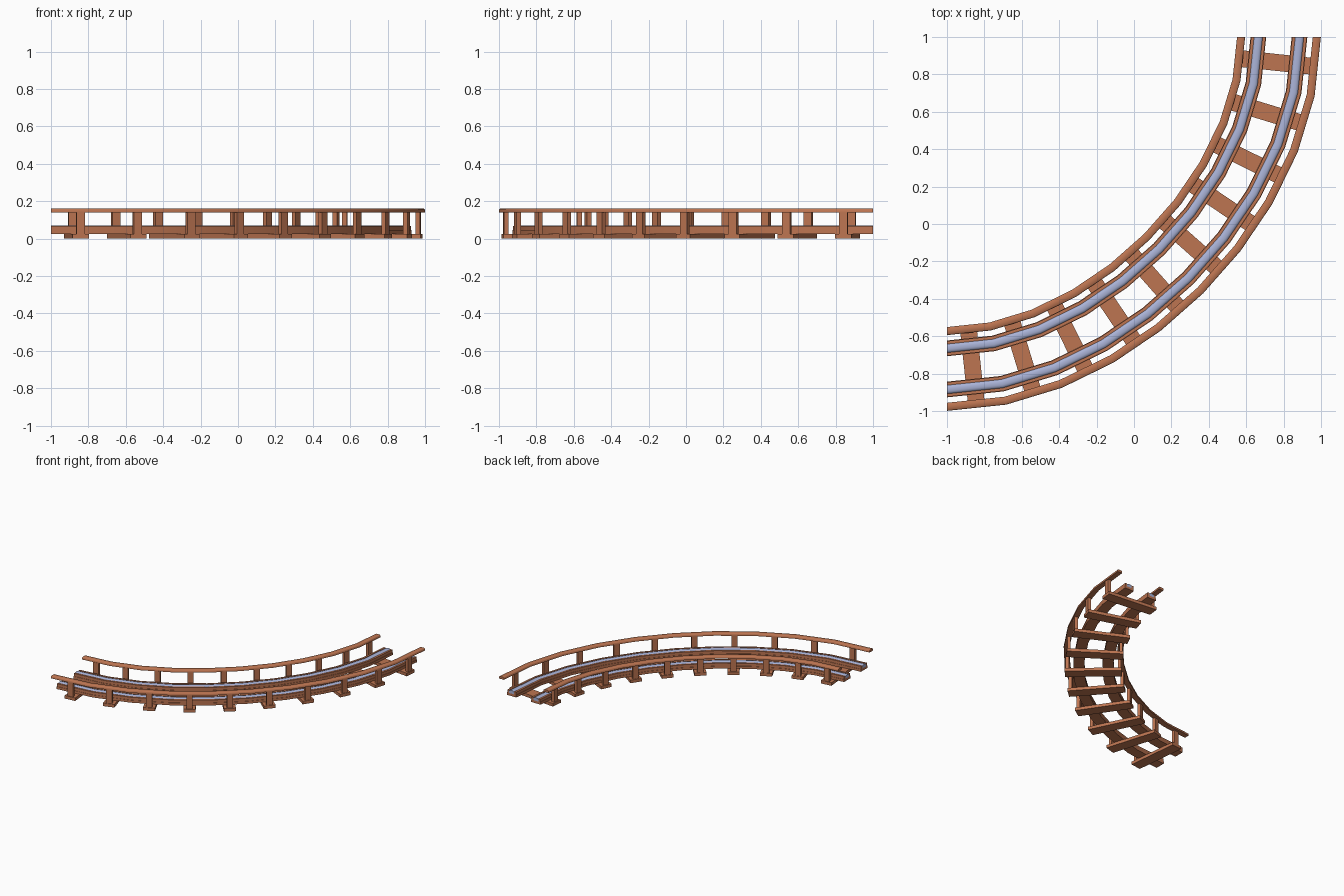
import bpy, bmesh, math
from mathutils import Vector

cube = bpy.data.objects.get("Cube")
if cube:
    bpy.data.objects.remove(cube, do_unlink=True)


def make_material(name, color, roughness):
    mat = bpy.data.materials.new(name)
    mat.use_nodes = True
    mat.diffuse_color = color
    node = next(n for n in mat.node_tree.nodes if n.type == 'BSDF_PRINCIPLED')
    node.inputs["Base Color"].default_value = color
    node.inputs["Roughness"].default_value = roughness
    return mat


WOOD = make_material("warm wood", (0.51, 0.178, 0.083, 1), 0.8)
METAL = make_material("pale blue metal", (0.40, 0.45, 0.68, 1), 0.6)

# Centre line of the track: a slightly flattened quarter bend
REACH, HANDLE = 1.775, 0.865
SECTIONS = 10
FINE = 400
CONTROL = [Vector((-1, 1 - REACH, 0)), Vector((HANDLE - 1, 1 - REACH, 0)),
           Vector((REACH - 1, 1 - HANDLE, 0)), Vector((REACH - 1, 1, 0))]


def bezier(t):
    a, b, c, d = CONTROL
    u = 1 - t
    point = a * u**3 + b * 3 * u * u * t + c * 3 * u * t * t + d * t**3
    tangent = (b - a) * u * u + (c - b) * 2 * u * t + (d - c) * t * t
    return point, tangent.normalized()


# Running length, so that sections and sleepers are evenly spaced
lengths = [0.0]
for i in range(FINE):
    step = bezier((i + 1) / FINE)[0] - bezier(i / FINE)[0]
    lengths.append(lengths[-1] + step.length)


def frame(fraction):
    """Point, tangent and outward direction at a fraction of the length."""
    target = fraction * lengths[-1]
    i = 0
    while i < FINE - 1 and lengths[i + 1] < target:
        i += 1
    part = (target - lengths[i]) / (lengths[i + 1] - lengths[i])
    point, tangent = bezier((i + part) / FINE)
    return point, tangent, Vector((tangent.y, -tangent.x, 0))


def finish(bm, name, mat, angle=30):
    bmesh.ops.recalc_face_normals(bm, faces=bm.faces)
    mesh = bpy.data.meshes.new(name)
    bm.to_mesh(mesh)
    bm.free()
    mesh.materials.append(mat)
    obj = bpy.data.objects.new(name, mesh)
    bpy.context.collection.objects.link(obj)
    bpy.ops.object.select_all(action='DESELECT')
    obj.select_set(True)
    bpy.context.view_layer.objects.active = obj
    bpy.ops.object.shade_smooth_by_angle(angle=math.radians(angle))
    return obj


def sweep(name, profile, offset, mat, angle=30):
    """Carry a closed (outward, height) profile along the bend."""
    bm = bmesh.new()
    rings = []
    for k in range(SECTIONS + 1):
        point, _, out = frame(k / SECTIONS)
        rings.append([bm.verts.new(point + out * (offset + w) + Vector((0, 0, z)))
                      for w, z in profile])
    n = len(profile)
    for r, s in zip(rings, rings[1:]):
        for j in range(n):
            bm.faces.new((r[j], r[(j + 1) % n], s[(j + 1) % n], s[j]))
    bm.faces.new(rings[0])
    bm.faces.new(rings[-1])
    finish(bm, name, mat, angle)


def box(name, fraction, offset, size, bottom):
    """Box turned to the bend; size is along, across, height."""
    point, tangent, out = frame(fraction)
    base = point + out * offset
    bm = bmesh.new()
    bmesh.ops.create_cube(bm, size=1)
    for v in bm.verts:
        a, w, h = v.co
        v.co = (base + tangent * a * size[0] + out * w * size[1]
                + Vector((0, 0, bottom + (h + 0.5) * size[2])))
    finish(bm, name, WOOD)


def mirrored(half):
    return half + [(-w, z) for w, z in reversed(half)]


# Profiles: stepped wooden channel, rounded metal insert, eased handrail
CHANNEL = mirrored([(0.042, 0.025), (0.042, 0.045), (0.039, 0.045),
                    (0.039, 0.068), (0.023, 0.068), (0.023, 0.045)])
INSERT = mirrored([(0.023, 0.045), (0.023, 0.062), (0.017, 0.068), (0.008, 0.071)])
HANDRAIL = mirrored([(0.0215, 0.14), (0.0215, 0.155), (0.016, 0.16)])

for side, sign in (("outer", 1), ("inner", -1)):
    sweep(side + "_rail_channel", CHANNEL, sign * 0.11, WOOD)
    sweep(side + "_metal_rail", INSERT, sign * 0.11, METAL, 50)
    sweep(side + "_handrail", HANDRAIL, sign * 0.2025, WOOD, 50)

# Sleepers with a handrail post at each end
for k in range(SECTIONS):
    middle = (k + 0.5) / SECTIONS
    box(f"sleeper_{k + 1}", middle, 0, (0.09, 0.43, 0.025), 0)
    for side, sign in (("outer", 1), ("inner", -1)):
        box(f"{side}_post_{k + 1}", middle, sign * 0.197, (0.045, 0.025, 0.117), 0.025)
